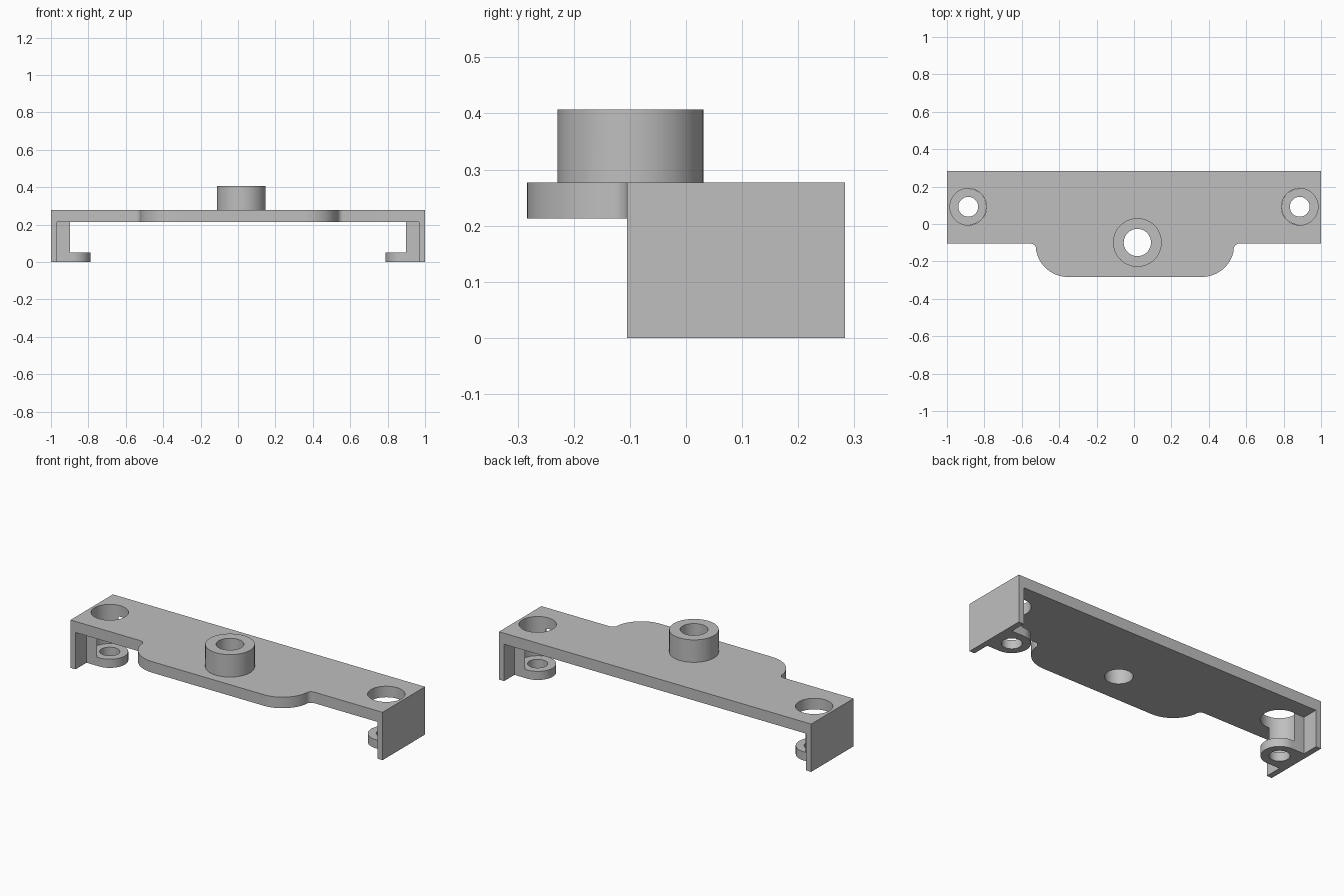
import bpy
import bmesh
from math import cos, sin, pi, radians

if "Cube" in bpy.data.objects:
    bpy.data.objects.remove(bpy.data.objects["Cube"], do_unlink=True)

grey = bpy.data.materials.new("light_grey")
grey.use_nodes = True
grey.diffuse_color = (0.52, 0.52, 0.52, 1)
grey.node_tree.nodes["Principled BSDF"].inputs["Base Color"].default_value = grey.diffuse_color


def arc(cx, cy, r, start, end, steps=16):
    """Points along an arc, angles in degrees."""
    angles = [radians(start + (end - start) * i / steps) for i in range(steps + 1)]
    return [(cx + r * cos(a), cy + r * sin(a)) for a in angles]


def prism(name, outline, z0, z1):
    """Extrude a flat outline from z0 up to z1."""
    bm = bmesh.new()
    base = bm.faces.new([bm.verts.new((x, y, z0)) for x, y in outline])
    top = bmesh.ops.extrude_face_region(bm, geom=[base])["geom"]
    bmesh.ops.translate(bm, vec=(0, 0, z1 - z0),
                        verts=[g for g in top if isinstance(g, bmesh.types.BMVert)])
    bmesh.ops.recalc_face_normals(bm, faces=bm.faces)
    mesh = bpy.data.meshes.new(name)
    bm.to_mesh(mesh)
    bm.free()
    mesh.materials.append(grey)
    obj = bpy.data.objects.new(name, mesh)
    bpy.context.collection.objects.link(obj)
    return obj


def cylinder(name, x, y, r, z0, z1):
    return prism(name, arc(x, y, r, 0, 360, 64)[:-1], z0, z1)


def combine(target, tool, operation):
    """Boolean a tool into the target, then drop the tool."""
    tool.hide_render = True
    mod = target.modifiers.new(operation.lower(), 'BOOLEAN')
    mod.operation = operation
    mod.solver = 'EXACT'
    mod.object = tool
    bpy.context.view_layer.objects.active = target
    bpy.ops.object.modifier_apply(modifier=mod.name)
    bpy.data.objects.remove(tool, do_unlink=True)


FRONT, BACK, NOSE = -0.105, 0.283, -0.283
PLATE_LOW, PLATE_TOP = 0.213, 0.277
HOLE_X, HOLE_Y = 0.886, 0.092
BOSS = (0.018, -0.099)

# Top plate with a rounded nose and small fillets where the nose meets the edge
outline = [(-1, BACK), (-1, FRONT)]
outline += arc(-0.553, FRONT - 0.03, 0.03, 90, 0, 8)
outline += arc(-0.353, -0.11, 0.173, 190, 270)
outline += arc(0.363, -0.11, 0.173, 270, 350)
outline += arc(0.563, FRONT - 0.03, 0.03, 180, 90, 8)
outline += [(1, FRONT), (1, BACK)]
bracket = prism("mounting_bracket", outline, PLATE_LOW, PLATE_TOP)

# End walls, each with a round-nosed post
for s in (-1, 1):
    wall = prism("end_wall", [(s, FRONT), (s * 0.967, FRONT), (s * 0.967, BACK), (s, BACK)],
                 0, 0.245)
    combine(bracket, wall, 'UNION')
    nose = arc(HOLE_X, HOLE_Y, 0.097, 90, 270, 32)
    profile = [(0.975, HOLE_Y + 0.097)] + nose + [(0.975, HOLE_Y - 0.097)]
    post = prism("screw_post", [(s * x, y) for x, y in profile], 0, 0.24)
    combine(bracket, post, 'UNION')

# Central boss
combine(bracket, cylinder("boss", *BOSS, 0.13, 0.25, 0.407), 'UNION')

# Bored holes: wide clearance down to the tab, then a screw hole
for s in (-1, 1):
    combine(bracket, cylinder("clearance_cutter", s * HOLE_X, HOLE_Y, 0.098, 0.05, 0.5), 'DIFFERENCE')
    combine(bracket, cylinder("screw_cutter", s * HOLE_X, HOLE_Y, 0.053, -0.1, 0.1), 'DIFFERENCE')
combine(bracket, cylinder("boss_cutter", *BOSS, 0.073, 0.1, 0.5), 'DIFFERENCE')

# Smooth the curved walls, keep the edges sharp
bpy.ops.object.select_all(action='DESELECT')
bracket.select_set(True)
bpy.context.view_layer.objects.active = bracket
bpy.ops.object.shade_smooth_by_angle(angle=radians(30))
